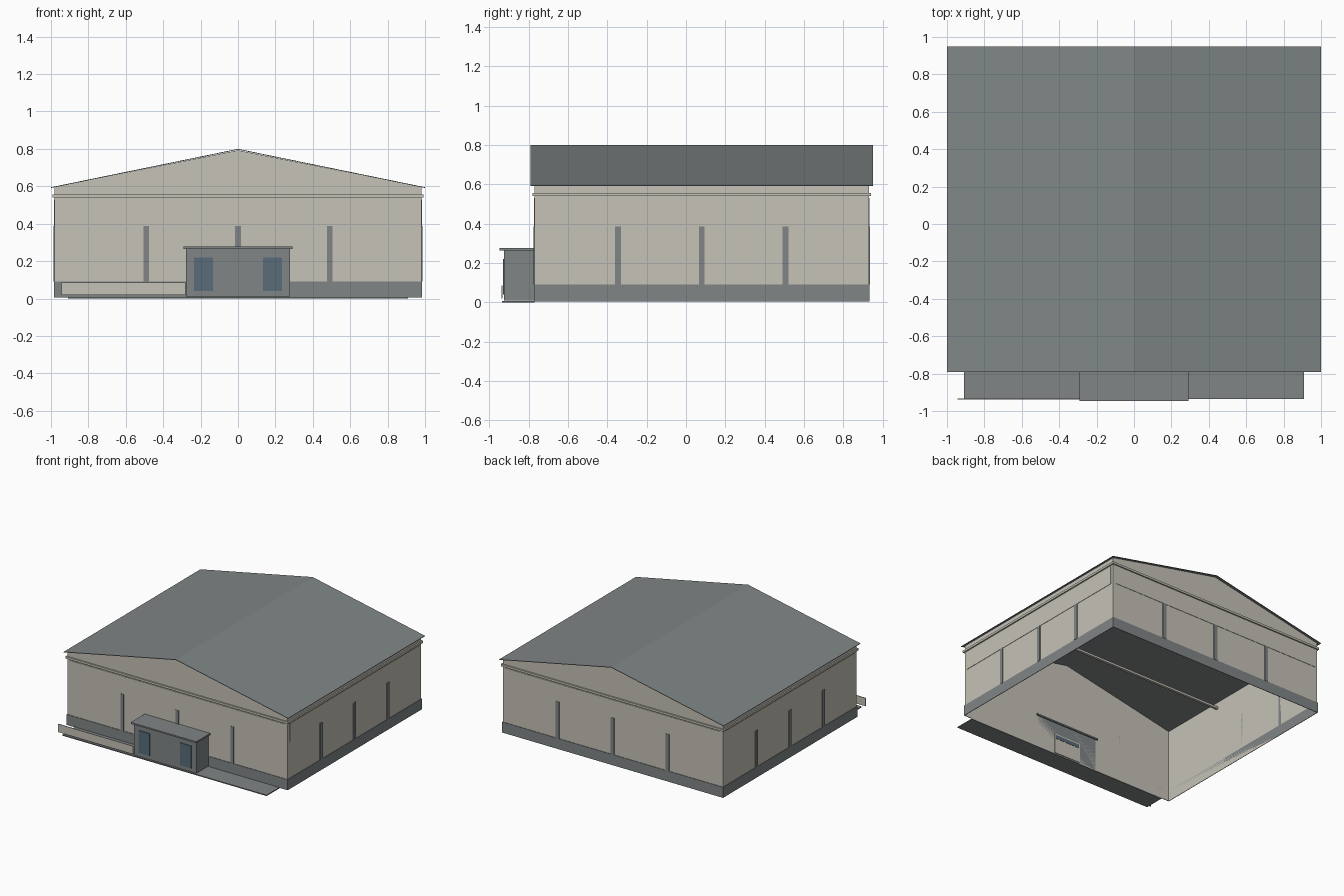
import bpy, bmesh
from mathutils import Vector

if "Cube" in bpy.data.objects:
    bpy.data.objects.remove(bpy.data.objects["Cube"])


def material(name, rgb):
    m = bpy.data.materials.new(name)
    m.diffuse_color = (*rgb, 1)
    m.use_nodes = True
    m.node_tree.nodes["Principled BSDF"].inputs["Base Color"].default_value = m.diffuse_color
    return m


CREAM = material("cream_wall", (0.56, 0.54, 0.475))
GREY = material("slate_grey", (0.215, 0.235, 0.24))
BLUE = material("blue_glass", (0.10, 0.15, 0.19))


def finish(name, bm, mat):
    bmesh.ops.recalc_face_normals(bm, faces=bm.faces)
    me = bpy.data.meshes.new(name)
    bm.to_mesh(me)
    bm.free()
    me.materials.append(mat)
    ob = bpy.data.objects.new(name, me)
    bpy.context.collection.objects.link(ob)
    return ob


def box(name, x, y, z, mat):
    """Box from (min, max) ranges on each axis."""
    bm = bmesh.new()
    bmesh.ops.create_cube(bm, size=1)
    for v in bm.verts:
        v.co = Vector([r[0] if c < 0 else r[1] for c, r in zip(v.co, (x, y, z))])
    return finish(name, bm, mat)


X, Y0, Y1 = 0.98, -0.77, 0.93      # wall outline
YC = (Y0 + Y1) / 2
EAVE, RIDGE = 0.597, 0.793

# wall shell: single-skin gabled walls, open underneath
bm = bmesh.new()
profile = [(-X, 0.005), (X, 0.005), (X, EAVE), (0, RIDGE), (-X, EAVE)]
front = [bm.verts.new((x, Y0, z)) for x, z in profile]
back = [bm.verts.new((x, Y1, z)) for x, z in profile]
bm.faces.new(front)
bm.faces.new(back[::-1])
bm.faces.new((front[1], back[1], back[2], front[2]))
bm.faces.new((front[4], back[4], back[0], front[0]))
finish("walls", bm, CREAM)

# thin gable roof with overhang
bm = bmesh.new()
prof = [(-1, 0.595), (0, 0.8), (1, 0.595), (1, 0.591), (0, 0.796), (-1, 0.591)]
f = bm.faces.new([bm.verts.new((x, -0.79, z)) for x, z in prof])
ext = bmesh.ops.extrude_face_region(bm, geom=[f])["geom"]
bmesh.ops.translate(bm, vec=(0, 1.74, 0),
                    verts=[g for g in ext if isinstance(g, bmesh.types.BMVert)])
finish("roof", bm, GREY)


def band(name, z, out, inset, mat):
    """Four thin strips around the walls; inset shortens them at the corners."""
    end = out if inset == 0 else -inset
    for tag, s, yw in (("front", -1, Y0), ("back", 1, Y1)):
        box(f"{name}_{tag}", (-X - end, X + end), sorted((yw, yw + s * out)), z, mat)
    for tag, s in (("left", -1), ("right", 1)):
        box(f"{name}_{tag}", sorted((s * X, s * (X + out))), (Y0 - end, Y1 + end), z, mat)


band("base_course", (0.005, 0.09), 0.004, 0, GREY)
band("upper_panel", (0.385, 0.53), 0.003, 0.025, CREAM)
band("cornice", (0.54, 0.557), 0.011, 0, CREAM)

# pilasters, three on each wall
for i in (-1, 0, 1):
    x, y = 0.49 * i, YC + 0.425 * i
    for tag, s, yw in (("front", -1, Y0), ("back", 1, Y1)):
        box(f"pilaster_{tag}", (x - 0.015, x + 0.015), sorted((yw, yw + s * 0.006)),
            (0.09, 0.387), GREY)
    for tag, s in (("left", -1), ("right", 1)):
        box(f"pilaster_{tag}", sorted((s * X, s * (X + 0.006))), (y - 0.015, y + 0.015),
            (0.09, 0.387), GREY)

# beam across the hall
box("cross_beam", (-X, X), (-0.225, -0.205), (0.54, 0.557), CREAM)

# entrance porch with canopy, windows and inner door
box("porch", (-0.277, 0.277), (-0.925, Y0), (0.01, 0.265), GREY)
box("porch_canopy", (-0.292, 0.292), (-0.947, Y0 + 0.01), (0.265, 0.277), GREY)
for s in (-1, 1):
    box("porch_window", (s * 0.185 - 0.05, s * 0.185 + 0.05), (-0.931, -0.925),
        (0.04, 0.22), BLUE)
box("inner_door", (-0.12, 0.12), (Y0, Y0 + 0.006), (0.01, 0.17), CREAM)
box("inner_door_glass", (-0.11, 0.11), (Y0 + 0.006, Y0 + 0.008), (0.13, 0.16), BLUE)

# paving in front and low side screen
box("paving", (-0.91, 0.91), (-0.935, Y0), (0, 0.008), GREY)
box("low_screen", (-0.945, -0.28), (-0.938, -0.932), (0.02, 0.085), CREAM)
